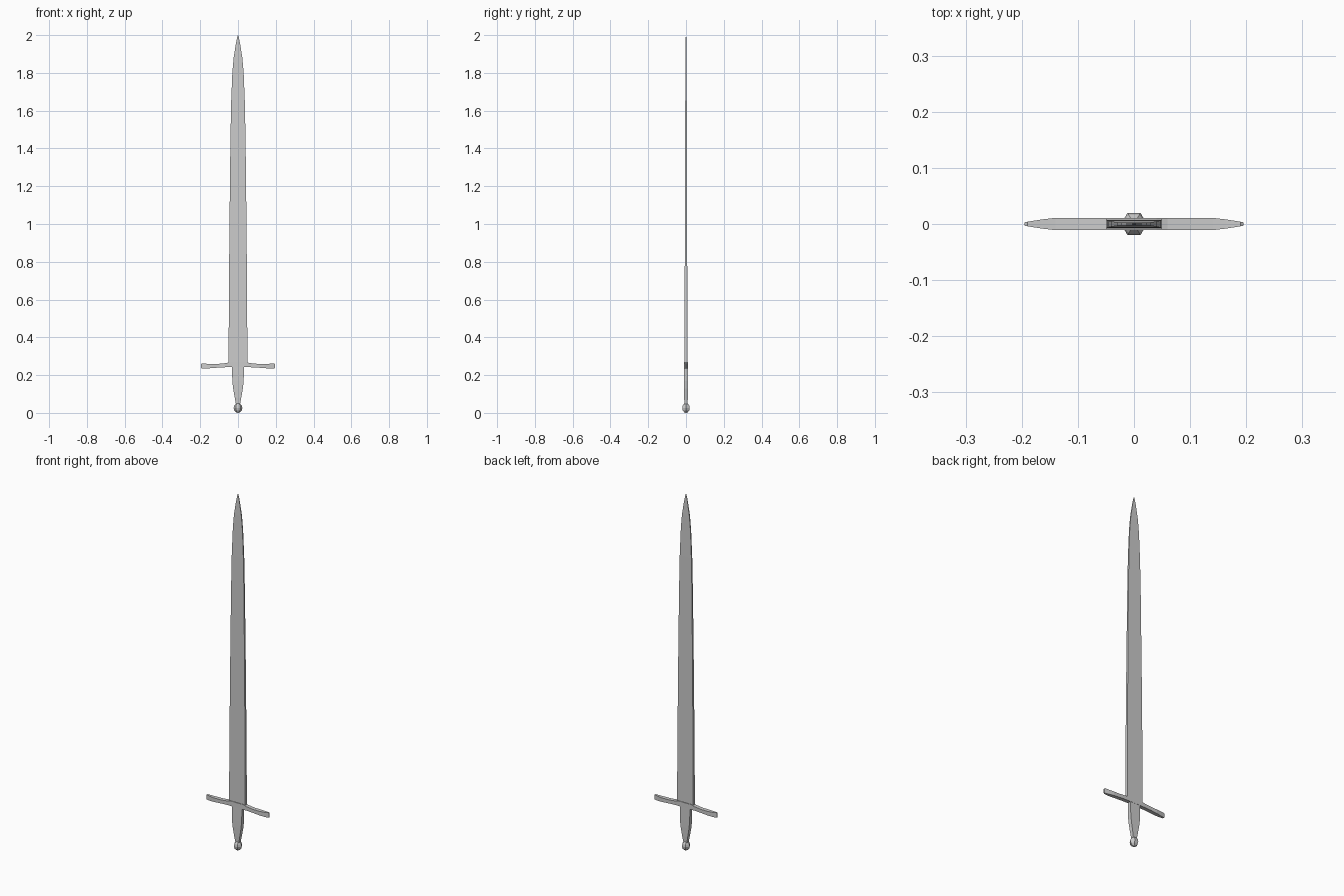
import bpy, bmesh, math

if "Cube" in bpy.data.objects:
    bpy.data.objects.remove(bpy.data.objects["Cube"])


def finish(name, bm):
    bmesh.ops.recalc_face_normals(bm, faces=bm.faces)
    mesh = bpy.data.meshes.new(name)
    bm.to_mesh(mesh)
    bm.free()
    obj = bpy.data.objects.new(name, mesh)
    bpy.context.collection.objects.link(obj)
    return obj


def loft(name, rings):
    """Skin a list of equal-length rings and cap both ends."""
    bm = bmesh.new()
    loops = [[bm.verts.new(p) for p in ring] for ring in rings]
    n = len(loops[0])
    for a, b in zip(loops, loops[1:]):
        for i in range(n):
            j = (i + 1) % n
            bm.faces.new((a[i], a[j], b[j], b[i]))
    bm.faces.new(loops[0])
    bm.faces.new(loops[-1])
    return finish(name, bm)


def flat_ring(z, w, t):
    # flat bar section with a centre line down each face
    return [(-w, -t, z), (0, -t, z), (w, -t, z), (w, t, z), (0, t, z), (-w, t, z)]


# blade: height, half width, half thickness
blade = [(0.255, 0.05, 0.008), (0.64, 0.048, 0.007), (1.00, 0.045, 0.006),
         (1.45, 0.040, 0.0045), (1.65, 0.036, 0.004), (1.80, 0.030, 0.003),
         (1.88, 0.023, 0.003), (1.95, 0.012, 0.002), (1.985, 0.005, 0.0015), (2.0, 0.001, 0.001)]
loft("blade", [flat_ring(*s) for s in blade])

# grip swelling toward the guard
grip = [(0.045, 0.011, 0.008), (0.08, 0.017, 0.010), (0.13, 0.026, 0.011),
        (0.17, 0.030, 0.011), (0.25, 0.032, 0.010)]
loft("grip", [flat_ring(*s) for s in grip])

# guard: x, half depth, bottom, top
arm = [(0.04, 0.011, 0.242, 0.270), (0.06, 0.011, 0.242, 0.264), (0.10, 0.011, 0.240, 0.260),
       (0.14, 0.011, 0.237, 0.259), (0.165, 0.008, 0.235, 0.260), (0.19, 0.004, 0.234, 0.262),
       (0.195, 0.003, 0.237, 0.259)]
sections = [(-x, d, b, t) for x, d, b, t in reversed(arm)] + arm
loft("guard", [[(x, -d, b), (x, d, b), (x, d, t), (x, -d, t)] for x, d, b, t in sections])

# faceted pommel
bpy.ops.mesh.primitive_uv_sphere_add(segments=6, ring_count=6, radius=1,
                                     location=(0, 0, 0.026), rotation=(0, 0, math.radians(30)))
pommel = bpy.context.object
pommel.name = "pommel"
pommel.scale = (0.023, 0.023, 0.026)
